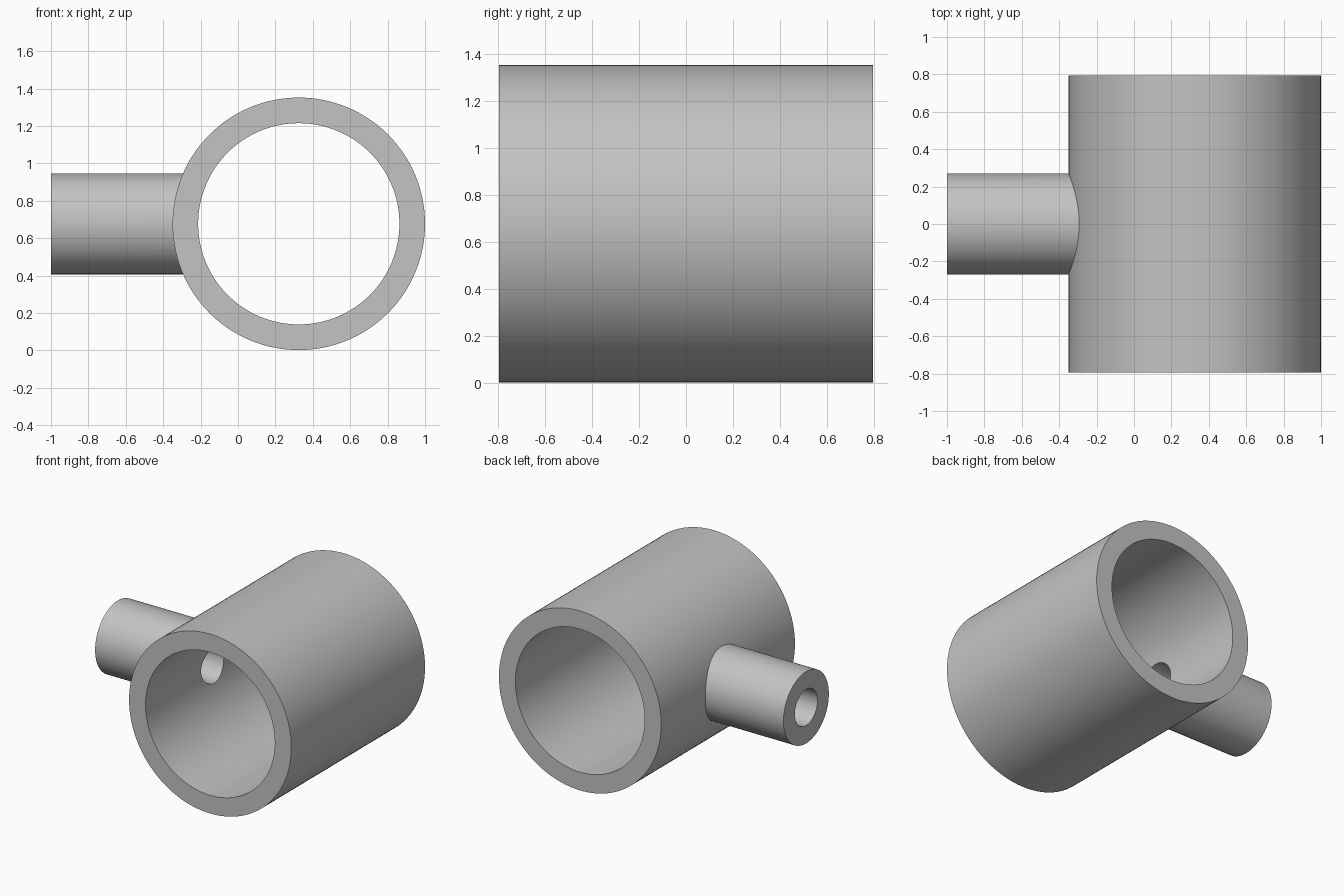
import bpy
import math

cube = bpy.data.objects.get("Cube")
if cube:
    bpy.data.objects.remove(cube, do_unlink=True)

CX, CZ = 0.325, 0.677          # axis of the main pipe
R_OUT, R_IN, LENGTH = 0.675, 0.538, 1.59
B_OUT, B_IN = 0.27, 0.135      # side branch radii

grey = bpy.data.materials.new("plain_grey")
grey.use_nodes = True
colour = (0.55, 0.55, 0.55, 1)
grey.diffuse_color = colour
grey.node_tree.nodes["Principled BSDF"].inputs["Base Color"].default_value = colour


def rod_y(name, radius, length):
    """Cylinder along the main pipe axis."""
    bpy.ops.mesh.primitive_cylinder_add(vertices=128, radius=radius, depth=length,
                                        location=(CX, 0, CZ), rotation=(math.pi / 2, 0, 0))
    return finish(name)


def rod_x(name, radius, x0, x1):
    """Cylinder along x between two positions."""
    bpy.ops.mesh.primitive_cylinder_add(vertices=96, radius=radius, depth=x1 - x0,
                                        location=((x0 + x1) / 2, 0, CZ),
                                        rotation=(0, math.pi / 2, 0))
    return finish(name)


def finish(name):
    obj = bpy.context.object
    obj.name = name
    obj.data.materials.append(grey)
    return obj


def combine(target, tool, operation):
    """Apply a boolean and discard the tool."""
    mod = target.modifiers.new(operation.lower(), "BOOLEAN")
    mod.object, mod.operation, mod.solver = tool, operation, "EXACT"
    bpy.context.view_layer.objects.active = target
    bpy.ops.object.modifier_apply(modifier=mod.name)
    bpy.data.objects.remove(tool, do_unlink=True)


# Main pipe joined with the side branch, then both bores cut through
pipe = rod_y("pipe_tee", R_OUT, LENGTH)
combine(pipe, rod_x("side_branch", B_OUT, -1, CX), "UNION")
combine(pipe, rod_y("main_bore", R_IN, LENGTH + 0.2), "DIFFERENCE")
combine(pipe, rod_x("branch_bore", B_IN, -1.1, CX), "DIFFERENCE")

# Smooth barrels with crisp rims
bpy.ops.object.select_all(action="DESELECT")
pipe.select_set(True)
bpy.context.view_layer.objects.active = pipe
bpy.ops.object.shade_smooth_by_angle(angle=math.radians(30))
